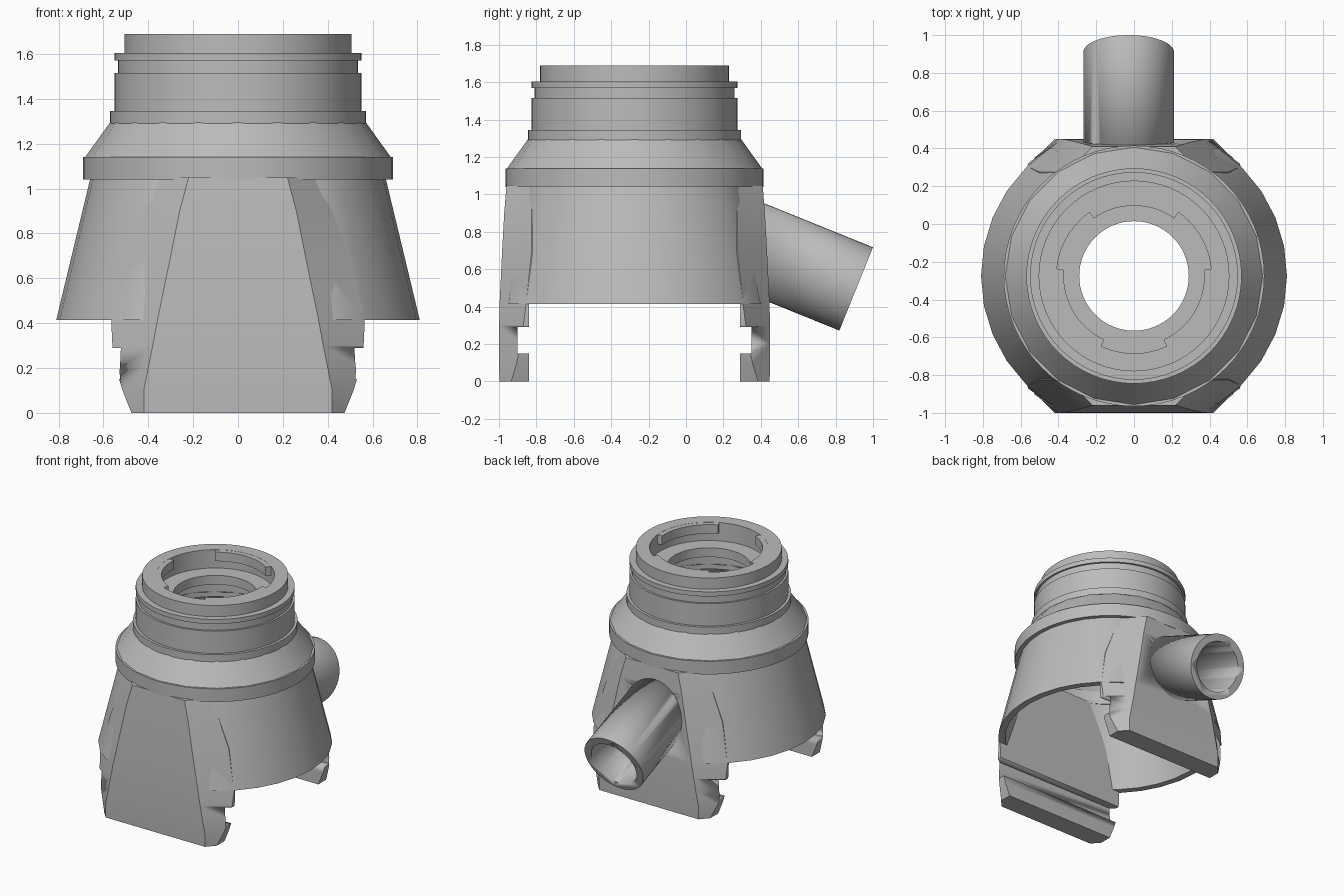
import bpy, bmesh
from math import radians, sin, cos, tau
from mathutils import Vector

if "Cube" in bpy.data.objects:
    bpy.data.objects.remove(bpy.data.objects["Cube"], do_unlink=True)

AXIS_Y = -0.275  # the round body stands off centre, the spout fills the back

grey = bpy.data.materials.new("plain grey")
grey.use_nodes = True
grey.diffuse_color = (0.5, 0.5, 0.5, 1)
grey.node_tree.nodes["Principled BSDF"].inputs["Base Color"].default_value = grey.diffuse_color


def finish(name, bm, smooth=30):
    bmesh.ops.recalc_face_normals(bm, faces=bm.faces)
    mesh = bpy.data.meshes.new(name)
    bm.to_mesh(mesh)
    bm.free()
    mesh.materials.append(grey)
    obj = bpy.data.objects.new(name, mesh)
    bpy.context.collection.objects.link(obj)
    bpy.ops.object.select_all(action="DESELECT")
    obj.select_set(True)
    bpy.context.view_layer.objects.active = obj
    bpy.ops.object.shade_smooth_by_angle(angle=radians(smooth))
    return obj


def revolve(name, profile, segments=64, start=0, sweep=360, clamp=None):
    """Turn a closed (radius, z) outline about the body axis."""
    bm = bmesh.new()
    full = sweep == 360
    rings = []
    for i in range(segments if full else segments + 1):
        a = radians(start + sweep * i / segments)
        ring = []
        for j, (r, z) in enumerate(profile):
            y = r * sin(a)
            if clamp:
                y = max(-clamp[j], min(clamp[j], y))
            ring.append(bm.verts.new((r * cos(a), AXIS_Y + y, z)))
        rings.append(ring)
    n = len(profile)
    for i in range(segments):
        a, b = rings[i], rings[(i + 1) % len(rings)]
        for j in range(n):
            k = (j + 1) % n
            bm.faces.new((a[j], b[j], b[k], a[k]))
    if not full:
        bm.faces.new(rings[0])
        bm.faces.new(rings[-1])
    return finish(name, bm)


def cylinder_between(bm, start, end, radius):
    """Capped cylinder along a line."""
    axis = end - start
    rot = axis.to_track_quat("Z", "Y").to_matrix().to_4x4()
    rot.translation = (start + end) / 2
    bmesh.ops.create_cone(bm, cap_ends=True, segments=48, radius1=radius,
                          radius2=radius, depth=axis.length, matrix=rot)


def cut(target, cutter):
    mod = target.modifiers.new("cut", "BOOLEAN")
    mod.operation = "DIFFERENCE"
    mod.solver = "EXACT"
    mod.object = cutter
    bpy.ops.object.select_all(action="DESELECT")
    bpy.context.view_layer.objects.active = target
    target.select_set(True)
    bpy.ops.object.modifier_apply(modifier=mod.name)


def box(name, centre, size):
    bm = bmesh.new()
    bmesh.ops.create_cube(bm, size=1)
    bmesh.ops.scale(bm, vec=size, verts=bm.verts)
    bmesh.ops.translate(bm, vec=centre, verts=bm.verts)
    return finish(name, bm)


# Stepped neck with recessed mouth
revolve("neck_collar", [
    (.41, 1.69), (.505, 1.69), (.505, 1.605), (.55, 1.605), (.55, 1.57),
    (.535, 1.57), (.535, 1.515), (.55, 1.515), (.55, 1.345), (.57, 1.345),
    (.57, 1.29), (.50, 1.29), (.50, 1.48), (.29, 1.48), (.29, 1.55), (.41, 1.55)])

# Three locking tabs inside the mouth
for i, name in enumerate(("back", "right", "left")):
    revolve("locking_tab_" + name,
            [(.372, 1.62), (.42, 1.62), (.42, 1.689), (.372, 1.689)],
            14, 55 + 120 * i, 70)

# Coarsely faceted shoulder, band and flared skirt with flattened front and back
revolve("shoulder", [(.685, 1.135), (.545, 1.33), (.50, 1.33), (.62, 1.135)], 20)
revolve("waist_band", [(.69, 1.04), (.69, 1.14), (.60, 1.14), (.60, 1.04)])
skirt = revolve("skirt", [(.655, 1.06), (.81, .415), (.76, .415), (.60, 1.06)], 32,
                clamp=(.69, .69, .62, .62))

# Leg cross-sections: height, flat half width, flat depth, outer half width, outer depth
SECTIONS = [
    (0, .42, .722, .475, .66), (.1, .42, .725, .515, .63), (.2, .40, .725, .545, .61),
    (.3, .38, .724, .56, .595), (.41, .36, .722, .565, .58), (.7, .30, .708, .50, .55),
    (.9, .26, .697, .42, .55), (1.05, .22, .685, .35, .55)]


def leg(name, side):
    bm = bmesh.new()
    rings = []
    for z, flat, depth, wide, edge in SECTIONS:
        inner = min(.565, edge - .01)
        half = [(wide, inner), (wide, edge), (flat, depth)]
        pts = half + [(-x, d) for x, d in reversed(half)]
        rings.append([bm.verts.new((x, AXIS_Y + side * d, z)) for x, d in pts])
    for a, b in zip(rings, rings[1:]):
        for j in range(6):
            k = (j + 1) % 6
            bm.faces.new((a[j], a[k], b[k], b[j]))
    bm.faces.new(rings[0])
    bm.faces.new(rings[-1])
    obj = finish(name, bm, 20)
    # Groove across the inner face
    groove = box("groove_cutter", (0, AXIS_Y + side * .525, .22), (1.4, .2, .14))
    cut(obj, groove)
    bpy.data.objects.remove(groove, do_unlink=True)
    return obj


leg("front_leg", -1)
back_leg = leg("back_leg", 1)

# Spout: sloping tube out of the back, trimmed where it meets the wall
tip = Vector((-.028, .91, .495))
direction = Vector((0, .927, -.375))
bm = bmesh.new()
cylinder_between(bm, tip - direction * .85, tip, .24)
spout = finish("spout", bm)
bm = bmesh.new()
cylinder_between(bm, tip - direction * .95, tip + direction * .1, .185)
bore = finish("bore_cutter", bm)
cut(spout, bore)
trim = box("trim_cutter", (0, -.1, .8), (2, 1, 2))
cut(spout, trim)
for wall in (skirt, back_leg):
    cut(wall, bore)
for helper in (bore, trim):
    bpy.data.objects.remove(helper, do_unlink=True)
